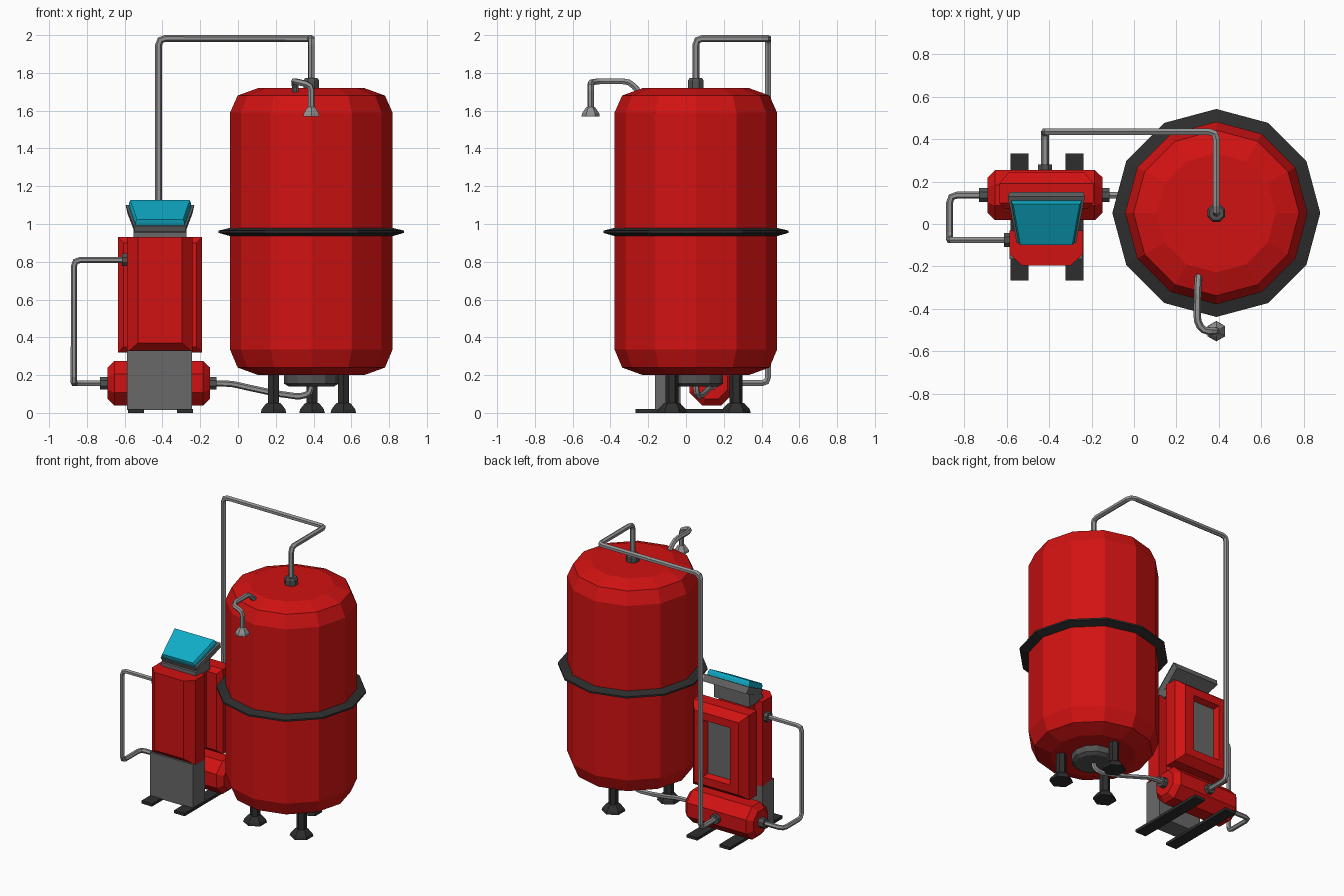
import bpy, bmesh, math
from mathutils import Vector

if "Cube" in bpy.data.objects:
    bpy.data.objects.remove(bpy.data.objects["Cube"])

def mat(name, c):
    m = bpy.data.materials.new(name)
    m.diffuse_color = (*c, 1)
    m.use_nodes = True
    m.node_tree.nodes["Principled BSDF"].inputs["Base Color"].default_value = m.diffuse_color
    return m

RED = mat("red paint", (0.64, 0.006, 0.006))
DARK = mat("black rubber", (0.027, 0.027, 0.027))
NUT = mat("dark steel", (0.085, 0.085, 0.085))
GREY = mat("grey steel", (0.14, 0.14, 0.14))
PIPE = mat("light pipe steel", (0.29, 0.29, 0.29))
TEAL = mat("teal screen", (0.005, 0.42, 0.58))

def finish(name, bm, *mats):
    bmesh.ops.recalc_face_normals(bm, faces=bm.faces[:])
    me = bpy.data.meshes.new(name)
    bm.to_mesh(me)
    bm.free()
    for m in mats:
        me.materials.append(m)
    ob = bpy.data.objects.new(name, me)
    bpy.context.collection.objects.link(ob)
    return ob

def loft(name, rings, *mats, last_mat=0, closed=False):
    """Skin between point rings; cap both ends, or join them when closed."""
    bm = bmesh.new()
    vs = [[bm.verts.new(p) for p in r] for r in rings]
    n = len(rings[0])
    pairs = list(zip(vs, vs[1:])) + ([(vs[-1], vs[0])] if closed else [])
    for a, b in pairs:
        for i in range(n):
            j = (i + 1) % n
            bm.faces.new((a[i], a[j], b[j], b[i]))
    if not closed:
        bm.faces.new(vs[0])
        bm.faces.new(vs[-1]).material_index = last_mat
    return finish(name, bm, *mats)

def revolve(name, profile, sides, origin, m, axis=(0, 0, 1), turn=0.0, closed=False):
    """Profile of (radius, height) turned about an axis through origin."""
    q = Vector(axis).to_track_quat('Z', 'Y')
    rings = []
    for r, h in profile:
        ring = []
        for i in range(sides):
            a = turn + 2 * math.pi * i / sides
            ring.append(Vector(origin) + q @ Vector((r * math.cos(a), r * math.sin(a), h)))
        rings.append(ring)
    return loft(name, rings, m, closed=closed)

def rect_y(x0, x1, z0, z1, y):
    return [(x0, y, z0), (x1, y, z0), (x1, y, z1), (x0, y, z1)]

def box(name, x0, x1, y0, y1, z0, z1, m):
    return loft(name, [rect_y(x0, x1, z0, z1, y0), rect_y(x0, x1, z0, z1, y1)], m)

def pipe(name, pts, r, bend=0.035, res=1):
    """Tube along a path with small rounded corners."""
    P = [Vector(p) for p in pts]
    path = [P[0]]
    for a, b, c in zip(P, P[1:], P[2:]):
        u, w = a - b, c - b
        d = min(bend, u.length * 0.45, w.length * 0.45)
        s, e = b + u.normalized() * d, b + w.normalized() * d
        path += [s, (s + e) * 0.25 + b * 0.5, e]
    path.append(P[-1])
    cu = bpy.data.curves.new(name, 'CURVE')
    cu.dimensions = '3D'
    cu.bevel_depth = r
    cu.bevel_resolution = res
    cu.use_fill_caps = True
    sp = cu.splines.new('POLY')
    sp.points.add(len(path) - 1)
    for pt, v in zip(sp.points, path):
        pt.co = (*v, 1)
    sp.use_smooth = False
    cu.materials.append(PIPE)
    ob = bpy.data.objects.new(name, cu)
    bpy.context.collection.objects.link(ob)
    bpy.ops.object.select_all(action='DESELECT')
    ob.select_set(True)
    bpy.context.view_layer.objects.active = ob
    bpy.ops.object.convert(target='MESH')

# Tank with its belt, bottom cap and top fitting
TX, TY = 0.388, 0.052
T = (TX, TY, 0)
revolve("tank", [(0.28, 0.2), (0.39, 0.24), (0.43, 0.335), (0.43, 1.59), (0.39, 1.68), (0.28, 1.72)],
        12, T, RED)
revolve("tank_belt", [(0.42, 0.933), (0.49, 0.953), (0.49, 0.965), (0.42, 0.982)], 12, T, DARK, closed=True)
revolve("tank_bottom_cap", [(0.12, 0.14), (0.145, 0.155), (0.145, 0.21)], 12, T, NUT)
revolve("tank_top_fitting", [(0.045, 1.71), (0.045, 1.76), (0.036, 1.772)], 8, T, NUT, turn=math.pi / 8)

# Three legs with flared feet
for i, (x, y) in enumerate([(0.188, -0.074), (0.558, -0.074), (0.392, 0.265)]):
    revolve(f"tank_leg_{i + 1}", [(0.078, 0), (0.072, 0.02), (0.045, 0.05), (0.034, 0.053), (0.034, 0.25)],
            6, (x, y, 0), DARK, turn=math.pi / 6)

# Pump lying along x, with end and rear fittings
PY, PZ = 0.136, 0.157
revolve("pump", [(0.09, -0.69), (0.128, -0.655), (0.128, -0.185), (0.09, -0.148)],
        8, (0, PY, PZ), RED, axis=(1, 0, 0), turn=math.pi / 8)
for name, o, ax, h in [("pump_left_fitting", (-0.68, PY, PZ), (-1, 0, 0), 0.05),
                       ("pump_right_fitting", (-0.16, PY, PZ), (1, 0, 0), 0.045),
                       ("pump_rear_fitting", (-0.42, 0.24, PZ), (0, 1, 0), 0.04),
                       ("cabinet_fitting", (-0.58, -0.075, 0.81), (-1, 0, 0), 0.033)]:
    revolve(name, [(0.036, 0), (0.036, h)], 8, o, NUT, axis=ax, turn=math.pi / 8)

# Skids and stand
for side, x0 in (("left", -0.583), ("right", -0.323)):
    box(f"{side}_skid", x0, x0 + 0.085, -0.267, 0.333, 0, 0.02, DARK)
box("stand", -0.587, -0.243, -0.165, -0.03, 0.015, 0.33, GREY)

# Front cabinet, chamfered toward the front
loft("front_cabinet", [rect_y(-0.587, -0.24, 0.32, 0.93, -0.03),
                       rect_y(-0.587, -0.24, 0.32, 0.93, -0.14),
                       rect_y(-0.53, -0.297, 0.37, 0.93, -0.195)], RED)
box("cabinet_joiner", -0.53, -0.3, -0.04, 0.1, 0.35, 0.91, RED)

# Rear cabinet: chamfered edges and a recessed grey panel on its back
def rear(inset, y):
    return rect_y(-0.635 + inset, -0.19 - inset, 0.32 + inset, 0.93 - inset, y)
loft("rear_cabinet", [rear(0.03, 0.07), rear(0, 0.1), rear(0, 0.19), rear(0.045, 0.245),
                      rect_y(-0.52, -0.305, 0.42, 0.83, 0.245),
                      rect_y(-0.505, -0.32, 0.435, 0.815, 0.205)], RED, GREY, last_mat=1)

# Console neck, tilted tray and screen
CX = -0.413
def console_ring(hw_back, hw_front, back, front):
    (yb, zb), (yf, zf) = back, front
    return [(CX - hw_front, yf, zf), (CX + hw_front, yf, zf), (CX + hw_back, yb, zb), (CX - hw_back, yb, zb)]
loft("console_neck", [console_ring(0.14, 0.14, (0.07, 0.92), (-0.085, 0.92)),
                      console_ring(0.14, 0.14, (0.07, 1.03), (-0.085, 0.955))], GREY)
loft("console_tray", [console_ring(0.172, 0.13, (0.15, 1.055), (-0.07, 0.945)),
                      console_ring(0.182, 0.14, (0.13, 1.10), (-0.09, 0.99))], GREY)
loft("screen", [console_ring(0.165, 0.13, (0.112, 1.088), (-0.085, 0.988)),
                console_ring(0.165, 0.13, (0.104, 1.11), (-0.094, 1.008)),
                console_ring(0.157, 0.122, (0.094, 1.126), (-0.098, 1.024))], TEAL)

# Pipes
pipe("main_pipe", [(-0.42, 0.24, PZ), (-0.42, 0.435, PZ), (-0.42, 0.435, 1.982), (TX, 0.435, 1.982),
                   (TX, TY, 1.982), (TX, TY, 1.73)], 0.0185)
pipe("side_loop_pipe", [(-0.7, PY, PZ), (-0.869, PY, PZ), (-0.869, -0.075, PZ), (-0.869, -0.075, 0.81),
                        (-0.59, -0.075, 0.81)], 0.0165)
pipe("drain_pipe", [(0.388, 0.052, 0.16), (0.385, 0.055, 0.105), (0.33, 0.07, 0.085), (0.2, 0.095, 0.103),
                    (0.05, 0.125, 0.135), (-0.03, PY, 0.154), (-0.14, PY, PZ)], 0.0165, bend=0.03)
pipe("spray_pipe", [(0.305, -0.24, 1.69), (0.3, -0.3, 1.756), (0.298, -0.46, 1.756), (0.325, -0.503, 1.75),
                    (0.388, -0.505, 1.735), (0.388, -0.505, 1.6)], 0.0175)

# Spray nozzle
revolve("spray_nozzle", [(0.048, 1.57), (0.046, 1.585), (0.026, 1.615), (0.02, 1.62)],
        6, (0.388, -0.505, 0), PIPE, turn=math.pi / 6)
